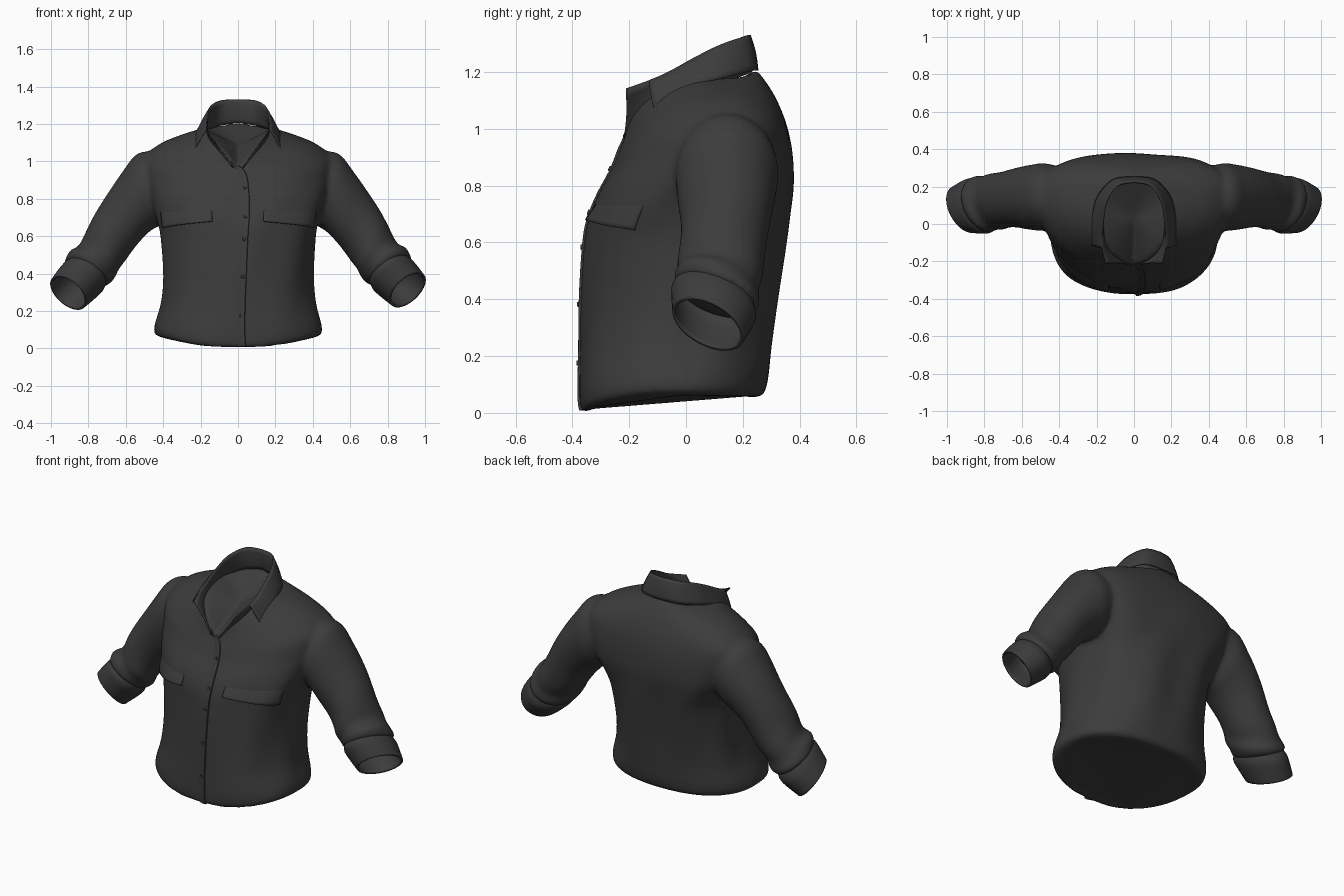
import bpy, bmesh, math
from mathutils import Vector

if "Cube" in bpy.data.objects:
    bpy.data.objects.remove(bpy.data.objects["Cube"])

cloth = bpy.data.materials.new("charcoal cloth")
cloth.diffuse_color = (0.045, 0.045, 0.045, 1)
cloth.use_nodes = True
cloth.node_tree.nodes["Principled BSDF"].inputs["Base Color"].default_value = cloth.diffuse_color


def spline(rows, t):
    """Smoothly interpolate a list of number rows, t in 0..len-1."""
    i = max(0, min(int(t), len(rows) - 2))
    f = t - i
    p1, p2 = rows[i], rows[i + 1]
    p0 = rows[i - 1] if i > 0 else p1
    p3 = rows[i + 2] if i + 2 < len(rows) else p2
    return [b + 0.5 * f * (c - a + f * (2 * a - 5 * b + 4 * c - d + f * (3 * (b - c) + d - a)))
            for a, b, c, d in zip(p0, p1, p2, p3)]


def grid(bm, func, nu, nv, closed=False, cap_start=False, cap_end=False):
    """Add a grid surface of func(u, v), u and v in 0..1, to bm."""
    cols = nu if closed else nu + 1
    g = [[bm.verts.new(func(i / nu, j / nv)) for i in range(cols)] for j in range(nv + 1)]
    for j in range(nv):
        for i in range(nu):
            k = (i + 1) % cols
            bm.faces.new((g[j][i], g[j][k], g[j + 1][k], g[j + 1][i]))
    if cap_start:
        bm.faces.new(g[0])
    if cap_end:
        bm.faces.new(g[-1])


def finish(name, bm, angle=50, thick=0):
    bmesh.ops.remove_doubles(bm, verts=bm.verts, dist=0.0004)
    bmesh.ops.recalc_face_normals(bm, faces=bm.faces)
    me = bpy.data.meshes.new(name)
    bm.to_mesh(me)
    bm.free()
    ob = bpy.data.objects.new(name, me)
    bpy.context.collection.objects.link(ob)
    me.materials.append(cloth)
    if thick:
        mod = ob.modifiers.new("thickness", 'SOLIDIFY')
        mod.thickness = thick
        mod.offset = 0
    bpy.ops.object.select_all(action='DESELECT')
    ob.select_set(True)
    bpy.context.view_layer.objects.active = ob
    bpy.ops.object.shade_smooth_by_angle(angle=math.radians(angle))
    return ob


def sheet(name, func, nu, nv, closed=False, angle=50, thick=0):
    bm = bmesh.new()
    grid(bm, func, nu, nv, closed)
    return finish(name, bm, angle, thick)


# Torso rings: half width, centre y, front y, back y, side z, front z, back z,
# squareness of the front, squareness of the back
RINGS = [
    (0.42, -0.04, -0.355, 0.25, 0.062, 0.0, 0.055, 2.4, 2.4),
    (0.447, -0.04, -0.372, 0.275, 0.08, 0.016, 0.07, 2.4, 2.4),
    (0.445, -0.04, -0.376, 0.29, 0.13, 0.09, 0.13, 2.4, 2.4),
    (0.412, -0.02, -0.369, 0.305, 0.25, 0.24, 0.25, 2.4, 2.3),
    (0.398, 0.0, -0.362, 0.325, 0.40, 0.40, 0.40, 2.5, 2.3),
    (0.41, 0.03, -0.349, 0.357, 0.60, 0.60, 0.60, 2.7, 2.3),
    (0.435, 0.06, -0.337, 0.37, 0.70, 0.69, 0.70, 2.8, 2.5),
    (0.47, 0.10, -0.31, 0.378, 0.79, 0.77, 0.80, 2.6, 2.8),
    (0.505, 0.13, -0.263, 0.372, 0.90, 0.86, 0.92, 2.3, 2.9),
    (0.51, 0.14, -0.238, 0.352, 1.01, 0.92, 1.02, 2.1, 2.8),
    (0.42, 0.13, -0.224, 0.317, 1.092, 0.95, 1.107, 2.0, 2.4),
    (0.295, 0.11, -0.217, 0.277, 1.145, 0.962, 1.172, 2.0, 2.1),
    (0.185, 0.08, -0.214, 0.247, 1.178, 0.97, 1.21, 2.0, 2.0),
]


def torso(a, v, off=0.0):
    """Point on the torso; a = angle (-pi/2 is the front), v = ring index."""
    w, yc, yf, yb, zs, zf, zb, nf, nb = spline(RINGS, v)
    c, s = math.cos(a), math.sin(a)
    n = nb if s > 0 else nf
    k = (abs(c) ** n + abs(s) ** n) ** (-1 / n)
    c, s = c * k, s * k
    p = 2 if v < 9 else 2 - (v - 9) / 3
    lift = (1 - min(1, abs(c)) ** p) * ((zf if s < 0 else zb) - zs)
    # soft folds fading out at hem and neck
    fade = math.sin(math.pi * min(1, v / 10)) ** 2
    fold = 0.006 * fade * (math.sin(5 * a + 0.6 * v) + 0.7 * math.sin(9 * a - 0.9 * v))
    y = yc + (yb - yc if s > 0 else yc - yf) * s
    d = off + fold
    return Vector((w * c + d * c, y + d * s, zs + lift))


def closed_torso(u, v):
    """Torso whose neck is closed by a lining sloping from nape to front."""
    r = v * 13
    p = torso(u * 2 * math.pi, min(r, 12))
    return p.lerp(Vector((0, 0.03, 1.085)), max(0, r - 12))


# Sleeve sections: outer x, outer z, inner x, inner z, front y, back y, skew
SLEEVE = [
    (0.40, 1.05, 0.35, 0.72, 0.00, 0.30, 0.0),
    (0.53, 1.045, 0.425, 0.655, -0.035, 0.325, 0.0),
    (0.62, 0.945, 0.475, 0.62, -0.03, 0.315, 0.0),
    (0.735, 0.77, 0.555, 0.54, -0.022, 0.295, 0.1),
    (0.815, 0.64, 0.62, 0.44, -0.022, 0.27, 0.2),
    (0.857, 0.555, 0.65, 0.405, -0.033, 0.262, 0.3),
    (0.905, 0.53, 0.675, 0.362, -0.038, 0.26, 0.35),
    (0.925, 0.495, 0.70, 0.342, -0.038, 0.25, 0.35),
    (0.91, 0.47, 0.725, 0.345, -0.025, 0.23, 0.4),
]
CUFF = [
    (0.905, 0.485, 0.715, 0.345, -0.03, 0.235, 0.4),
    (0.93, 0.465, 0.73, 0.315, -0.045, 0.24, 0.45),
    (0.96, 0.43, 0.775, 0.275, -0.045, 0.22, 0.5),
    (0.99, 0.39, 0.825, 0.235, -0.042, 0.198, 0.5),
]


def tube(rows, sign, wrinkle=0.0):
    def f(u, v):
        t = v * (len(rows) - 1)
        ox, oz, ix, iz, yf, yb, sk = spline(rows, t)
        a = u * 2 * math.pi
        h = Vector((ox - ix, 0, oz - iz)) / 2
        axis = Vector((h.z, 0, -h.x)).normalized()
        ry = (yb - yf) / 2
        c, s = math.cos(a), math.sin(a)
        bump = 1 + wrinkle * v * math.sin(2.6 * t + 2 * a) * math.sin(math.pi * v)
        p = Vector(((ox + ix) / 2, (yf + yb) / 2, (oz + iz) / 2))
        p += (h * c + Vector((0, ry * s, 0))) * bump + axis * (sk * ry * s)
        if sign < 0:  # left forearm hangs slightly lower
            p.z -= 0.05 * max(0, p.x - 0.6)
        p.x *= sign
        return p
    return f


# Body and sleeves fused into one soft cloth surface
bm = bmesh.new()
grid(bm, closed_torso, 96, 78, True, True)
for sign in (1, -1):
    grid(bm, tube(SLEEVE, sign, 0.07), 40, 54, True, True, True)
body = finish("shirt_body", bm)
fuse = body.modifiers.new("fuse", 'REMESH')
fuse.mode = 'VOXEL'
fuse.voxel_size = 0.012
fuse.use_smooth_shade = True
soften = body.modifiers.new("soften", 'SMOOTH')
soften.factor = 0.5
soften.iterations = 10

for side, sign in (("right", 1), ("left", -1)):
    sheet("rolled_cuff_" + side, tube(CUFF, sign), 40, 12, True, thick=0.012)

# Button placket and its buttons
FRONT = -math.pi / 2


def angle_at(x, v):
    lo, hi = FRONT - 0.6, FRONT + 0.9
    for _ in range(30):
        m = (lo + hi) / 2
        lo, hi = (m, hi) if torso(m, v).x < x else (lo, m)
    return lo


def placket_x(v):
    return 0.055 - 0.012 * math.sin(v * 0.7) - 0.035 * max(0, (v - 8) / 4) ** 2


def placket(u, v):
    r = 0.8 + v * 11
    off = -0.01 + 0.017 * min(1, u * 1.6) if u < 0.98 else -0.01
    return torso(angle_at(placket_x(r) - 0.065 * (1 - u), r), r, off)


sheet("button_placket", placket, 8, 50, angle=40)
for i, r in enumerate((2.6, 3.9, 4.9, 6.2, 8.0)):
    bm = bmesh.new()
    bmesh.ops.create_cone(bm, cap_ends=True, segments=14, radius1=0.01, radius2=0.008, depth=0.008)
    a = angle_at(placket_x(r) - 0.025, r)
    pos = torso(a, r, 0.008)
    n = (torso(a, r + 0.1) - torso(a, r - 0.1)).cross(torso(a - 0.05, r) - torso(a + 0.05, r))
    if n.y > 0:
        n.negate()
    q = Vector((0, 0, 1)).rotation_difference(n)
    for vert in bm.verts:
        vert.co = q @ vert.co + pos
    finish("button_%d" % (i + 1), bm)


# Chest pocket flaps that grow out of the chest and lift at the lower edge
def flap(sign):
    def f(u, v):
        a = FRONT + sign * (0.30 + 0.74 * u)
        r = 6.9 - (1.05 + 0.5 * u) * v
        return torso(a, r, -0.014 + 0.03 * v)
    return f


for side, sign in (("right", 1), ("left", -1)):
    sheet("pocket_flap_" + side, flap(sign), 16, 8, thick=0.005, angle=35)

# Collar: rows run from the back centre to the front
FOLD = [(0, 0.225, 1.33), (0.09, 0.205, 1.325), (0.145, 0.12, 1.295), (0.162, 0.03, 1.25),
        (0.17, -0.06, 1.20), (0.17, -0.13, 1.17), (0.15, -0.212, 1.14)]
LEAF = [(0, 0.252, 1.205), (0.11, 0.238, 1.205), (0.19, 0.155, 1.185), (0.22, 0.06, 1.16),
        (0.235, -0.02, 1.12), (0.24, -0.105, 1.04)]
BASE = [(0, 0.235, 1.205), (0.1, 0.21, 1.19), (0.165, 0.13, 1.165), (0.178, 0.05, 1.145),
        (0.165, -0.05, 1.10), (0.12, -0.14, 1.04), (0.025, -0.218, 0.965)]


def band(low, high, n, bulge):
    def f(u, v):
        k = abs(2 * u - 1)
        p = Vector(spline(low, k * n)).lerp(Vector(spline(high, k * n)), v)
        out = Vector((p.x, p.y - 0.05, 0)).normalized()
        p += out * bulge * math.sin(math.pi * v)
        if u < 0.5:
            p.x = -p.x
        return p
    return f


sheet("collar_stand", band(BASE, FOLD, 6, -0.006), 48, 6, thick=0.006)
sheet("collar_leaf", band(LEAF, FOLD, 5, 0.005), 40, 6, thick=0.006)
